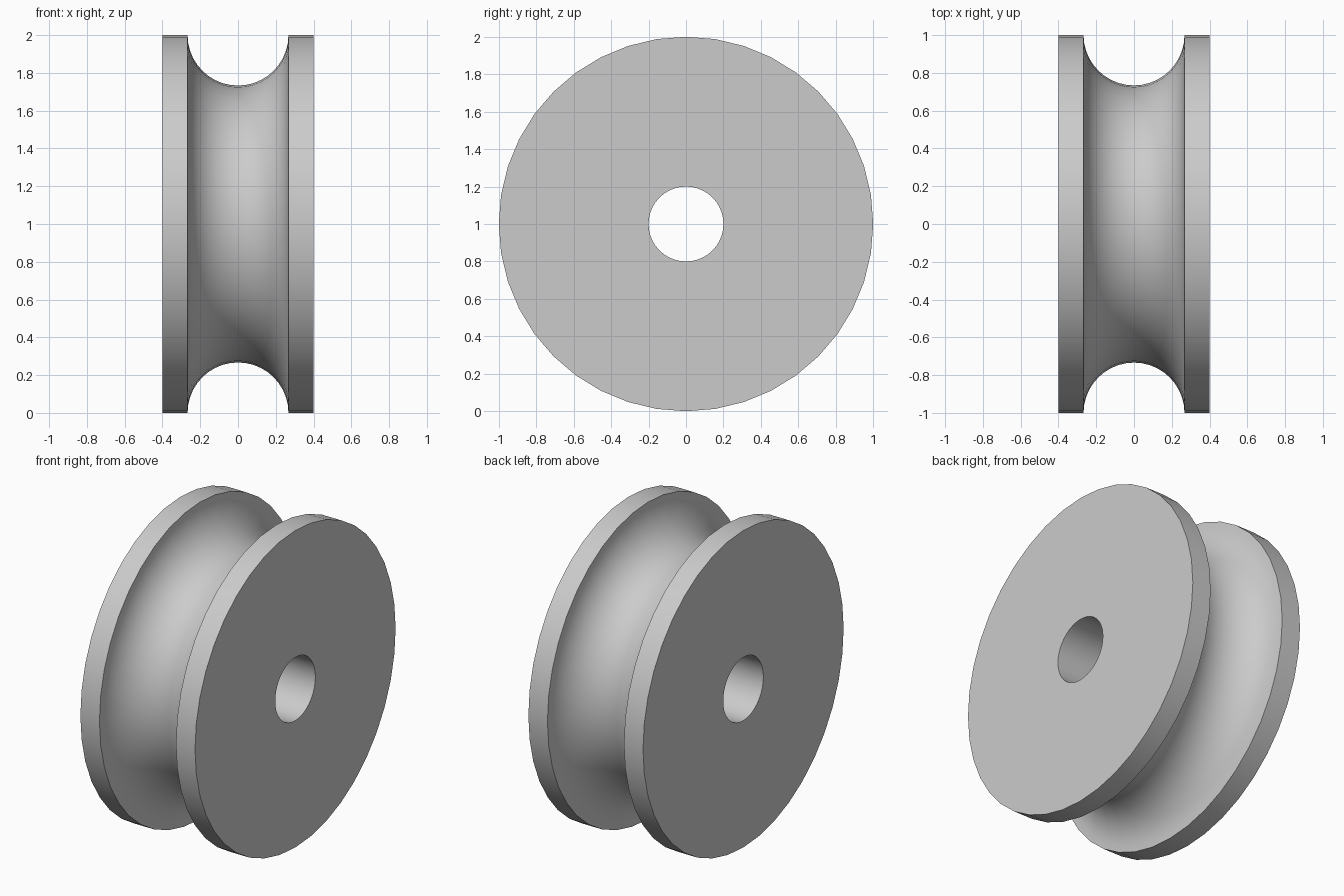
import bpy
import math
from mathutils import Matrix

cube = bpy.data.objects.get("Cube")
if cube:
    bpy.data.objects.remove(cube)

HALF_WIDTH, RADIUS, BORE, GROOVE = 0.4, 1.0, 0.2, 0.267
SEGMENTS, GROOVE_STEPS = 40, 20

# Single matte grey
grey = bpy.data.materials.new("matte grey")
grey.use_nodes = True
colour = (0.6, 0.6, 0.6, 1.0)
grey.diffuse_color = colour
grey.node_tree.nodes["Principled BSDF"].inputs["Base Color"].default_value = colour

# Closed section (axial position, radius): bore, flanges and round groove
profile = [(HALF_WIDTH, BORE), (HALF_WIDTH, RADIUS)]
for i in range(GROOVE_STEPS + 1):
    a = math.pi * i / GROOVE_STEPS
    profile.append((GROOVE * math.cos(a), RADIUS - GROOVE * math.sin(a)))
profile += [(-HALF_WIDTH, RADIUS), (-HALF_WIDTH, BORE)]

# Revolve the section around the x axis
n = len(profile)
verts, faces = [], []
for s in range(SEGMENTS):
    turn = Matrix.Rotation(math.tau * s / SEGMENTS, 3, "X")
    for x, r in profile:
        p = turn @ Matrix.Identity(3).col[2] * r
        verts.append((x, p.y, p.z + RADIUS))
    t = (s + 1) % SEGMENTS
    for i in range(n):
        j = (i + 1) % n
        faces.append((s * n + i, s * n + j, t * n + j, t * n + i))

mesh = bpy.data.meshes.new("grooved_wheel")
mesh.from_pydata(verts, [], faces)
mesh.materials.append(grey)
wheel = bpy.data.objects.new("grooved_wheel", mesh)
bpy.context.collection.objects.link(wheel)

# Consistent outward normals, smooth shading with sharp rims
bpy.ops.object.select_all(action="DESELECT")
wheel.select_set(True)
bpy.context.view_layer.objects.active = wheel
bpy.ops.object.mode_set(mode="EDIT")
bpy.ops.mesh.select_all(action="SELECT")
bpy.ops.mesh.normals_make_consistent(inside=False)
bpy.ops.object.mode_set(mode="OBJECT")
bpy.ops.object.shade_smooth_by_angle(angle=math.radians(35))
